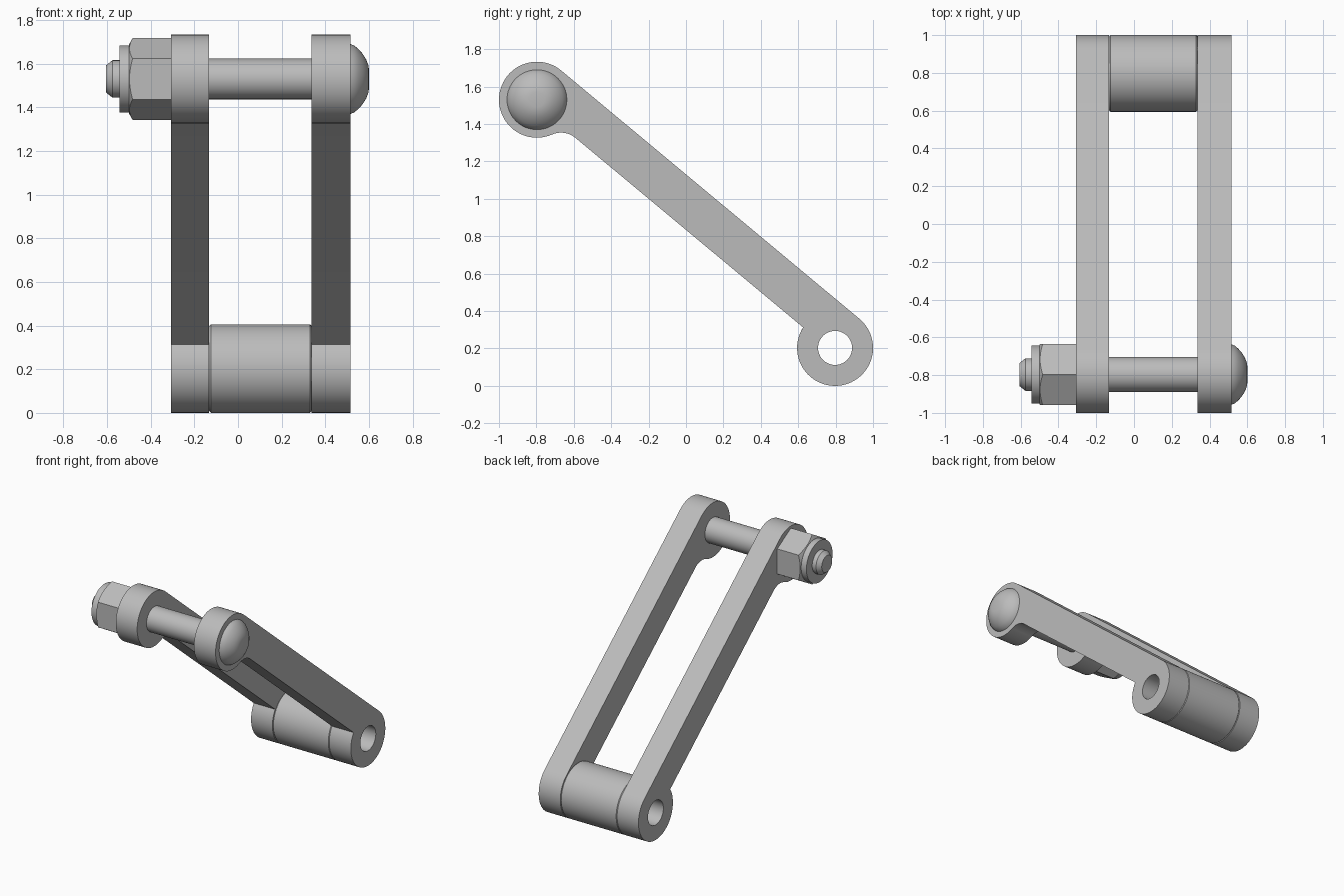
import bpy, bmesh
from math import sin, cos, atan2, pi, radians, sqrt
from mathutils import Matrix, Vector

if "Cube" in bpy.data.objects:
    bpy.data.objects.remove(bpy.data.objects["Cube"], do_unlink=True)

metal = bpy.data.materials.new("plain grey metal")
GREY = (0.5, 0.5, 0.5, 1)
metal.diffuse_color = GREY
metal.use_nodes = True
metal.node_tree.nodes["Principled BSDF"].inputs["Base Color"].default_value = GREY

# Pivot centres in the (y, z) plane and shared sizes
TOP = Vector((-0.797, 1.53))
LOW = Vector((0.797, 0.203))
EYE = 0.203
BORE = 0.091
X_NUT, X_IN_R, X_IN_L, X_HEAD = -0.308, -0.132, 0.337, 0.515


def finish(ob, angle=30):
    """Give the part its material and smooth its round faces."""
    ob.data.materials.clear()
    ob.data.materials.append(metal)
    bpy.ops.object.select_all(action='DESELECT')
    ob.select_set(True)
    bpy.context.view_layer.objects.active = ob
    bpy.ops.object.shade_smooth_by_angle(angle=radians(angle))
    return ob


def lathe(name, profile, centre, steps=64, closed=False):
    """Turn (x, radius) points around an axis parallel to x."""
    bm = bmesh.new()
    verts = [bm.verts.new((x, 0, r)) for x, r in profile]
    pairs = list(zip(verts, verts[1:]))
    if closed:
        pairs.append((verts[-1], verts[0]))
    edges = [bm.edges.new(p) for p in pairs]
    bmesh.ops.spin(bm, geom=verts + edges, cent=(0, 0, 0), axis=(1, 0, 0),
                   angle=2 * pi, steps=steps, use_merge=False)
    bmesh.ops.remove_doubles(bm, verts=bm.verts, dist=0.0001)
    bmesh.ops.dissolve_degenerate(bm, edges=bm.edges, dist=0.0001)
    bmesh.ops.recalc_face_normals(bm, faces=bm.faces)
    mesh = bpy.data.meshes.new(name)
    bm.to_mesh(mesh)
    bm.free()
    ob = bpy.data.objects.new(name, mesh)
    ob.location = (0, *centre)
    bpy.context.collection.objects.link(ob)
    return ob


def arc(centre, radius, start, end, steps):
    return [centre + radius * Vector((cos(a), sin(a)))
            for a in (start + (end - start) * i / steps for i in range(steps + 1))]


# Link arm outline: two eyes, a bar flush with their upper side, a fillet below
along = (LOW - TOP).normalized()
normal = Vector((-along.y, along.x))
tilt = atan2(along.y, along.x)
DROP, FILLET = 0.025, 0.12
reach = sqrt((EYE + FILLET) ** 2 - (DROP + FILLET) ** 2)
fillet_centre = TOP + along * reach - normal * (DROP + FILLET)
to_fillet = atan2(-(DROP + FILLET), reach)
notch = atan2(-DROP, -sqrt(EYE ** 2 - DROP ** 2))
outline = arc(TOP, EYE, tilt + pi / 2, tilt + to_fillet + 2 * pi, 48)
outline += arc(fillet_centre, FILLET, tilt + to_fillet + pi, tilt + pi / 2, 12)[1:]
outline += arc(LOW, EYE, tilt + notch, tilt + pi / 2, 48)
hole = arc(LOW, BORE, 0, 2 * pi, 48)[:-1]


def link_arm(name, x0, x1):
    curve = bpy.data.curves.new(name, 'CURVE')
    curve.dimensions = '2D'
    curve.fill_mode = 'BOTH'
    curve.extrude = (x1 - x0) / 2
    for loop in (outline, hole):
        spline = curve.splines.new('POLY')
        spline.points.add(len(loop) - 1)
        for point, p in zip(spline.points, loop):
            point.co = (p.x, p.y, 0, 1)
        spline.use_cyclic_u = True
    temp = bpy.data.objects.new(name, curve)
    bpy.context.collection.objects.link(temp)
    mesh = bpy.data.meshes.new_from_object(
        temp.evaluated_get(bpy.context.evaluated_depsgraph_get()))
    bpy.data.objects.remove(temp)
    # Profile plane (x, y) becomes (y, z); thickness runs along x
    mesh.transform(Matrix(((0, 0, 1, (x0 + x1) / 2), (1, 0, 0, 0),
                           (0, 1, 0, 0), (0, 0, 0, 1))))
    bm = bmesh.new()
    bm.from_mesh(mesh)
    bmesh.ops.remove_doubles(bm, verts=bm.verts, dist=0.0001)
    bmesh.ops.recalc_face_normals(bm, faces=bm.faces)
    bm.to_mesh(mesh)
    bm.free()
    mesh.name = name
    ob = bpy.data.objects.new(name, mesh)
    bpy.context.collection.objects.link(ob)
    return finish(ob)


link_arm("right_link_arm", X_NUT, X_IN_R)
link_arm("left_link_arm", X_IN_L, X_HEAD)

# Hollow spacer sleeve with lightly chamfered rims
C = 0.008
finish(lathe("spacer_sleeve", [
    (X_IN_R, BORE), (X_IN_R, EYE - C), (X_IN_R + C, EYE),
    (X_IN_L - C, EYE), (X_IN_L, EYE - C), (X_IN_L, BORE)], LOW, closed=True))

# Bolt shaft with chamfered tip
finish(lathe("bolt_shaft", [
    (-0.605, 0), (-0.605, 0.062), (-0.575, 0.086), (-0.5, 0.086),
    (-0.5, 0.093), (X_HEAD, 0.093), (X_HEAD, 0)], TOP))

# Domed bolt head
finish(lathe("bolt_head", [
    (X_HEAD, 0), (X_HEAD, 0.16), (0.533, 0.153), (0.552, 0.137), (0.57, 0.117),
    (0.587, 0.09), (0.597, 0.064), (0.601, 0.04), (0.601, 0)], TOP), 50)

# Locking collar on the outside of the nut
finish(lathe("lock_collar", [
    (-0.49, 0), (-0.49, 0.154), (-0.543, 0.154), (-0.543, 0)], TOP))

# Hexagonal nut, its outer corners trimmed by a turned cutter
HEX = 0.187
nut = lathe("hex_nut", [(X_NUT, 0), (X_NUT, HEX), (-0.5, HEX), (-0.5, 0)], TOP, steps=6)
cutter = lathe("nut_trim_cutter", [
    (-0.25, 0), (-0.25, 0.21), (-0.47, 0.21), (-0.5, 0.157), (-0.52, 0.12), (-0.52, 0)], TOP)
cutter.hide_render = True
trim = nut.modifiers.new("corner trim", 'BOOLEAN')
trim.operation = 'INTERSECT'
trim.solver = 'EXACT'
trim.object = cutter
trimmed = bpy.data.meshes.new_from_object(
    nut.evaluated_get(bpy.context.evaluated_depsgraph_get()))
nut.modifiers.clear()
nut.data = trimmed
bpy.data.objects.remove(cutter)
finish(nut, 20)
